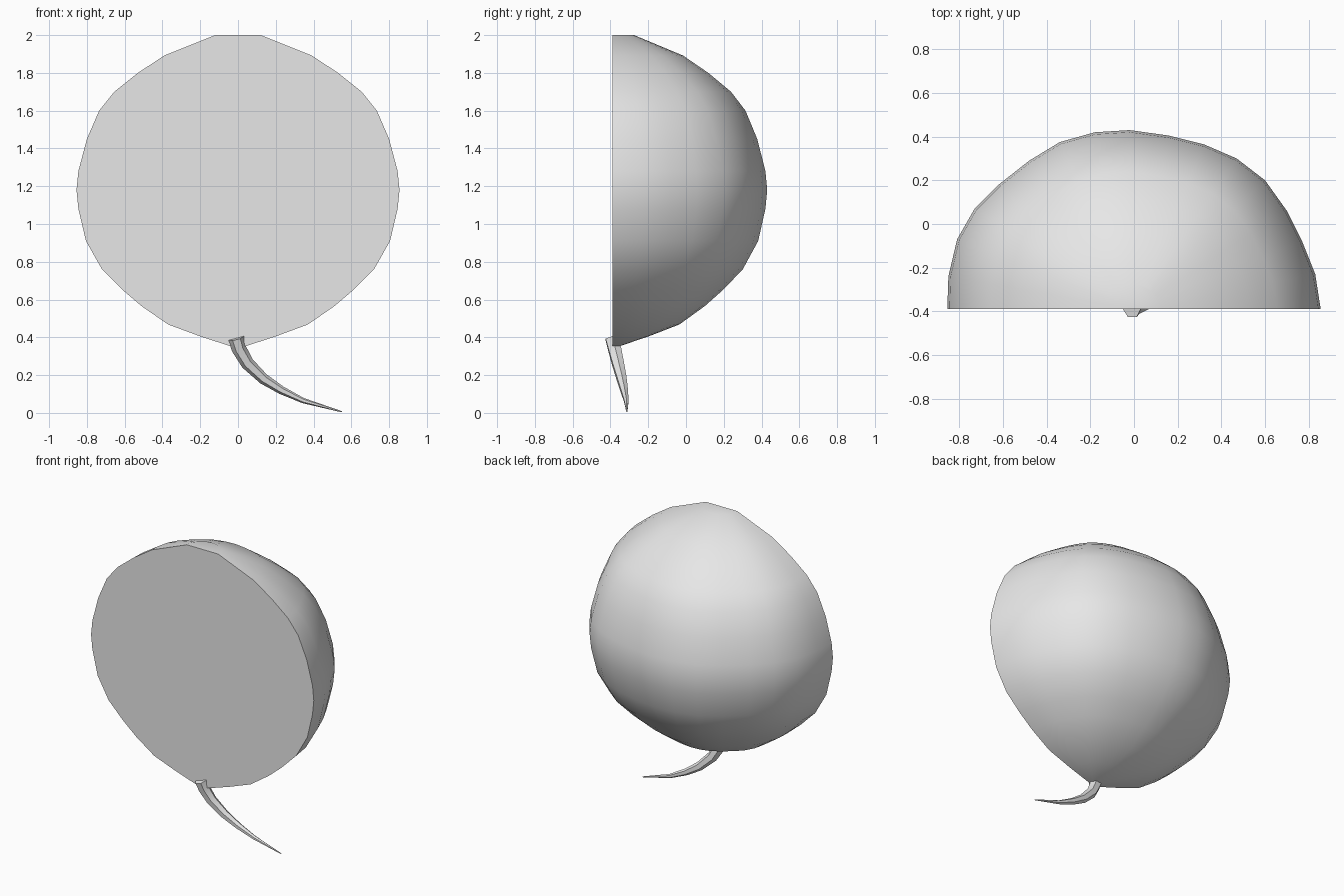
import bpy, bmesh, math
from mathutils import Vector

if "Cube" in bpy.data.objects:
    bpy.data.objects.remove(bpy.data.objects["Cube"])

grey = bpy.data.materials.new("plain grey")
grey.diffuse_color = (0.8, 0.8, 0.8, 1)
grey.use_nodes = True
grey.node_tree.nodes["Principled BSDF"].inputs["Base Color"].default_value = grey.diffuse_color


def loft(name, rings):
    """Skin closed rings of equal size and cap both ends."""
    bm = bmesh.new()
    rows = [[bm.verts.new(p) for p in ring] for ring in rings]
    n = len(rows[0])
    # the closing strip of the body joins its two straight ends: the flat cut face
    for a, b in zip(rows, rows[1:]):
        for i in range(n):
            j = (i + 1) % n
            bm.faces.new((a[i], a[j], b[j], b[i]))
    bm.faces.new(rows[0])
    bm.faces.new(rows[-1])
    bmesh.ops.recalc_face_normals(bm, faces=bm.faces)
    # merge the coplanar strips of flat areas
    bmesh.ops.dissolve_limit(bm, angle_limit=0.001, verts=bm.verts[:], edges=bm.edges[:])
    mesh = bpy.data.meshes.new(name)
    bm.to_mesh(mesh)
    bm.free()
    mesh.materials.append(grey)
    obj = bpy.data.objects.new(name, mesh)
    bpy.context.collection.objects.link(obj)
    bpy.ops.object.select_all(action='DESELECT')
    obj.select_set(True)
    bpy.context.view_layer.objects.active = obj
    bpy.ops.object.shade_smooth_by_angle(angle=math.radians(45))
    return obj


# Halved bulb: slightly lopsided half-round outline, scaled up a side profile
CUT_Y = -0.39
outline = [(-.855, 0), (-.85, .15), (-.81, .32), (-.73, .46), (-.62, .57), (-.48, .68),
           (-.34, .765), (-.18, .81), (-.02, .82), (.16, .795), (.32, .755), (.47, .69),
           (.6, .59), (.7, .45), (.77, .31), (.83, .16), (.855, 0)]
profile = [(.04, .353), (.2, .405), (.37, .468), (.51, .565), (.61, .65), (.72, .76),
           (.805, .91), (.845, 1.08), (.855, 1.18), (.845, 1.28), (.80, 1.45),
           (.735, 1.6), (.655, 1.7), (.53, 1.8), (.39, 1.892), (.12, 2.0)]
loft("halved_bulb", [[(x * r / .855, CUT_Y + d * r / .855, z) for x, d in outline]
                     for r, z in profile])

# Tapering six-sided root tail: centre point and radius
path = [((-.01, -.39, .395), .042), ((.005, -.378, .34), .039), ((.05, -.36, .262), .035),
        ((.135, -.34, .18), .029), ((.23, -.327, .12), .022), ((.345, -.316, .065), .014),
        ((.55, -.313, .006), .003)]
pts = [Vector(p) for p, _ in path]
rings = []
for i, (_, r) in enumerate(path):
    t = (pts[min(i + 1, len(pts) - 1)] - pts[max(i - 1, 0)]).normalized()
    side = t.cross(Vector((0, 1, 0))).normalized()
    fwd = side.cross(t)
    rings.append([pts[i] + r * (side * math.cos(k * math.pi / 3) + fwd * math.sin(k * math.pi / 3))
                  for k in range(6)])
loft("root_tail", rings)
